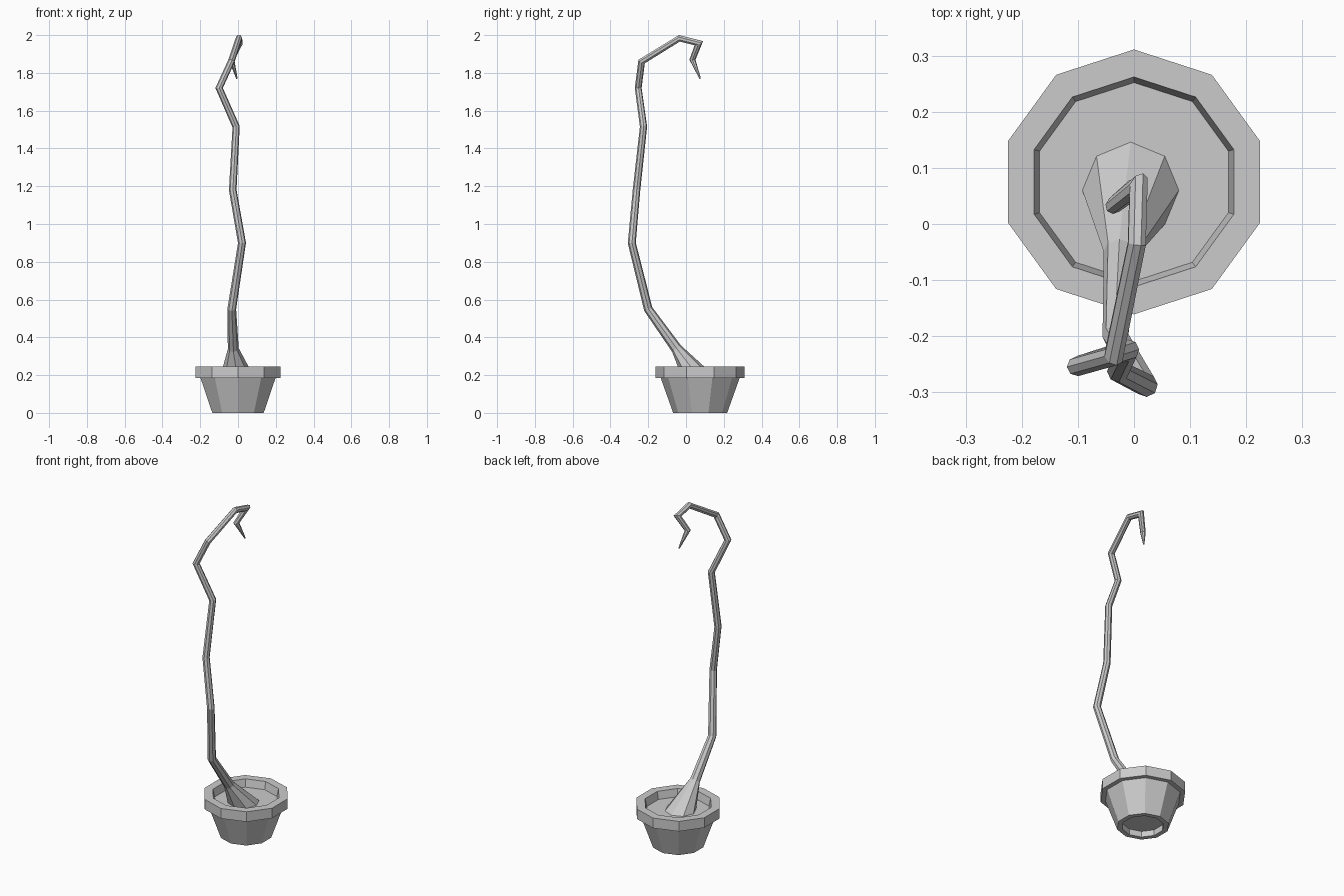
import bpy, bmesh
from math import sin, cos, pi
from mathutils import Vector

cube = bpy.data.objects.get("Cube")
if cube:
    bpy.data.objects.remove(cube)

grey = bpy.data.materials.new("plain grey")
grey.use_nodes = True
colour = (0.6, 0.6, 0.6, 1)
grey.diffuse_color = colour
grey.node_tree.nodes["Principled BSDF"].inputs["Base Color"].default_value = colour


def build(name, rings):
    """Skin a list of equal rings and cap both ends."""
    bm = bmesh.new()
    rows = [[bm.verts.new(p) for p in ring] for ring in rings]
    n = len(rows[0])
    for a, b in zip(rows, rows[1:]):
        for i in range(n):
            j = (i + 1) % n
            bm.faces.new((a[i], a[j], b[j], b[i]))
    bm.faces.new(rows[0][::-1])
    bm.faces.new(rows[-1])
    bmesh.ops.recalc_face_normals(bm, faces=bm.faces)
    mesh = bpy.data.meshes.new(name)
    bm.to_mesh(mesh)
    bm.free()
    mesh.materials.append(grey)
    obj = bpy.data.objects.new(name, mesh)
    bpy.context.collection.objects.link(obj)


def circle(n, radius, z, x=0, y=0):
    return [Vector((x + radius * cos(pi / 2 + 2 * pi * i / n),
                    y + radius * sin(pi / 2 + 2 * pi * i / n), z)) for i in range(n)]


# Ten-sided pot: recessed base, tapered wall, thick rim, sunken soil
profile = [(0.115, 0.035), (0.115, 0), (0.143, 0), (0.209, 0.185), (0.236, 0.185),
           (0.236, 0.245), (0.187, 0.245), (0.177, 0.2)]
build("pot", [circle(10, r, z, y=0.075) for r, z in profile])

# Crooked stem: x, y, z, radius at each bend
path = [(-0.006, 0.06, 0.2, 0.086), (-0.025, -0.05, 0.34, 0.029),
        (-0.033, -0.2, 0.55, 0.023), (0.021, -0.287, 0.9, 0.021),
        (-0.028, -0.262, 1.18, 0.02), (-0.01, -0.225, 1.515, 0.019),
        (-0.1, -0.253, 1.72, 0.018), (-0.036, -0.235, 1.86, 0.018),
        (0.005, -0.035, 1.983, 0.017), (0.008, 0.068, 1.957, 0.017),
        (-0.035, 0.034, 1.87, 0.015), (-0.006, 0.075, 1.77, 0.004)]
points = [Vector(p[:3]) for p in path]
offsets = circle(8, 1, 0)
rings = [circle(8, path[0][3], path[0][2], path[0][0], path[0][1])]
heading = Vector((0, 0, 1))
for k in range(1, len(path)):
    step = (points[k] - points[k - 1]).normalized()
    turn = heading.rotation_difference(step)
    offsets = [turn @ o for o in offsets]
    heading = step
    onward = (points[k + 1] - points[k]).normalized() if k + 1 < len(path) else step
    normal = (step + onward).normalized()
    slant = max(step.dot(normal), 0.65)
    # Mitre each ring into the plane that halves the bend
    rings.append([points[k] + path[k][3] * (o - step * (o.dot(normal) / slant))
                  for o in offsets])
build("stem", rings)
